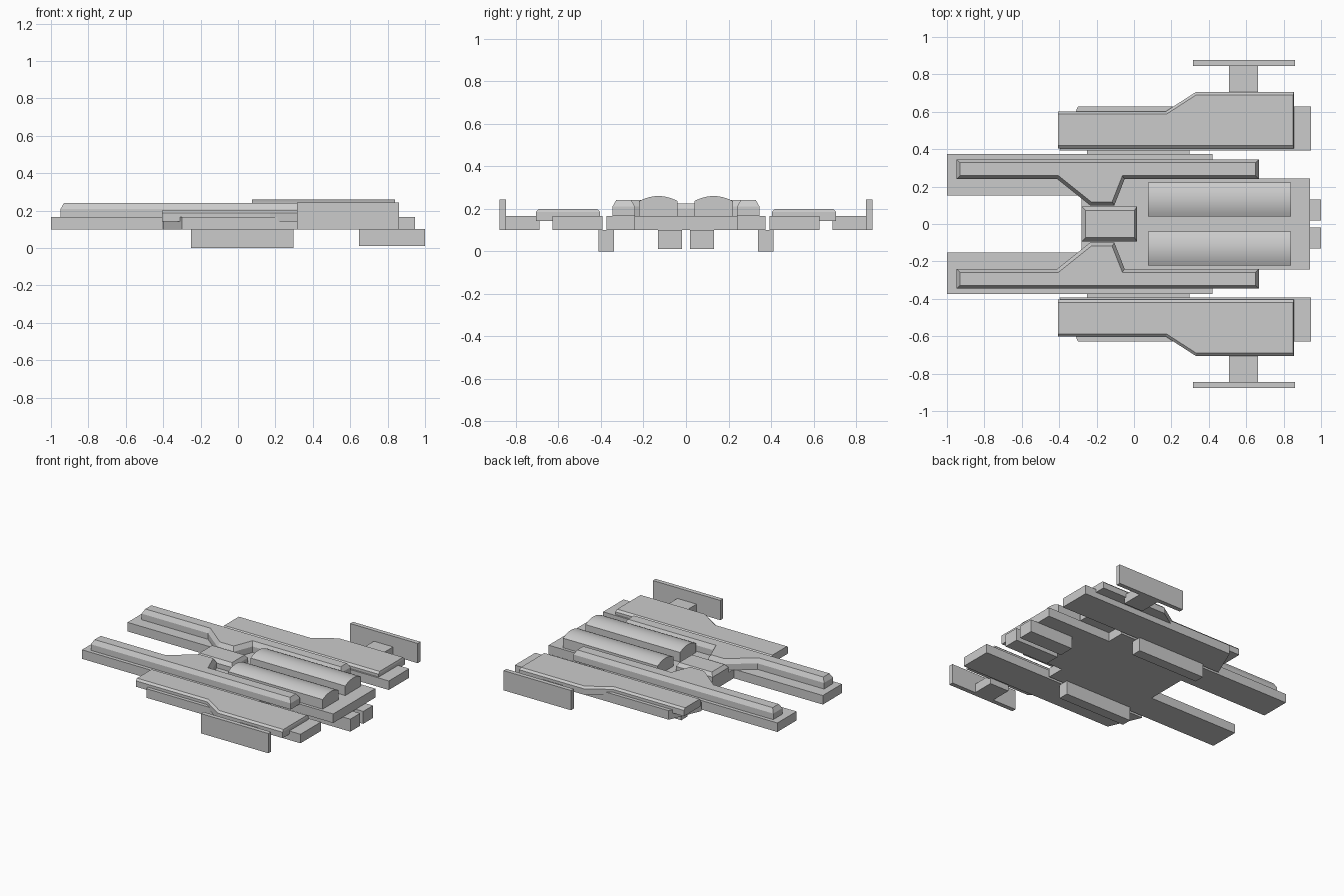
import bpy, bmesh, math
from mathutils import Vector

if "Cube" in bpy.data.objects:
    bpy.data.objects.remove(bpy.data.objects["Cube"])


def finish(name, verts, faces, mirror):
    mesh = bpy.data.meshes.new(name)
    mesh.from_pydata(verts, [], faces)
    bm = bmesh.new()
    bm.from_mesh(mesh)
    bmesh.ops.recalc_face_normals(bm, faces=bm.faces)
    bm.to_mesh(mesh)
    bm.free()
    ob = bpy.data.objects.new(name, mesh)
    bpy.context.collection.objects.link(ob)
    if mirror:
        mod = ob.modifiers.new("mirror", 'MIRROR')
        mod.use_axis = (False, True, False)
        mod.use_mirror_merge = False
    return ob


def loft(name, rings, mirror=True):
    """Skin a stack of equal-length rings and cap both ends."""
    n = len(rings[0])
    verts = [v for r in rings for v in r]
    faces = [tuple(range(n)), tuple(range(len(verts) - n, len(verts)))]
    for k in range(len(rings) - 1):
        for i in range(n):
            j = (i + 1) % n
            faces.append((k*n + i, k*n + j, k*n + n + j, k*n + n + i))
    return finish(name, verts, faces, mirror)


def inset(poly, dists):
    """Move each edge of a counter-clockwise outline inward by its own distance."""
    pts, n, out = [Vector(p) for p in poly], len(poly), []
    for i in range(n):
        a, b, c = pts[i - 1], pts[i], pts[(i + 1) % n]
        d1, d2 = (b - a).normalized(), (c - b).normalized()
        n1, n2 = Vector((-d1.y, d1.x)), Vector((-d2.y, d2.x))
        p, q = b + n1 * dists[i - 1], b + n2 * dists[i]
        t = (q - p).cross(d2) / d1.cross(d2)
        out.append(p + d1 * t)
    return out


def plate(name, poly, z0, z1, bevel=0.0, dists=None, mirror=True):
    """Extruded outline, optionally with a chamfered top edge."""
    layers = [(poly, z0), (poly, z1 - bevel)]
    if bevel:
        layers.append((inset(poly, dists), z1))
    return loft(name, [[(p[0], p[1], z) for p in pl] for pl, z in layers], mirror)


def rect(x0, x1, y0, y1):
    return [(x0, y0), (x1, y0), (x1, y1), (x0, y1)]


# Main hull with two forward prongs
half = [(-1, .373), (-1, .152), (-.28, .152)]
rear = [(.94, .243), (.42, .243), (.42, .373)]
outline = half + [(x, -y) for x, y in half[::-1]] + [(x, -y) for x, y in rear[::-1]] + rear
plate("hull", outline, .10, .166, mirror=False)

# Long bevelled rails with an inward-pointing arm
rail = [(-.948, .24), (-.41, .24), (-.235, .10), (-.105, .10),
        (-.05, .24), (.668, .24), (.668, .346), (-.948, .346)]
plate("rail", rail, .165, .242, .032, [.018] * 8)

# Cockpit block
plate("cockpit", rect(-.28, .015, -.093, .093), .165, .226, .025,
      [.02, .012, .02, .02], mirror=False)

# Rounded engine covers
arc = []
for i in range(13):
    t = i / 12 * 2 - 1
    arc.append((.13 + .091 * t, .26 - .024 * t * t))
section = [(.039, .16)] + arc + [(.221, .16)]
cover = loft("engine_cover", [[(x, y, z) for y, z in section] for x in (.075, .84)])
bpy.context.view_layer.objects.active = cover
cover.select_set(True)
bpy.ops.object.shade_smooth_by_angle(angle=math.radians(30))

# Wing pods: lower slab with slanted nose, upper chamfered shell
plate("wing_base", [(-.40, .392), (.945, .392), (.945, .628), (-.30, .628)], .10, .166)
shell = [(-.405, .404), (.855, .404), (.855, .705), (.33, .705), (.17, .602), (-.405, .602)]
plate("wing_shell", shell, .143, .20, .014, [.016, .004, .014, .014, .014, 0])

# Outer struts and end plates
plate("wing_strut", rect(.507, .662, .69, .85), .10, .166)
plate("end_plate", rect(.315, .86, .846, .878), .10, .244)

# Underside skids and rear blocks
plate("side_skid", rect(-.25, .297, .338, .412), 0, .101)
plate("rear_block", rect(.647, 1.0, .018, .131), .01, .101)
